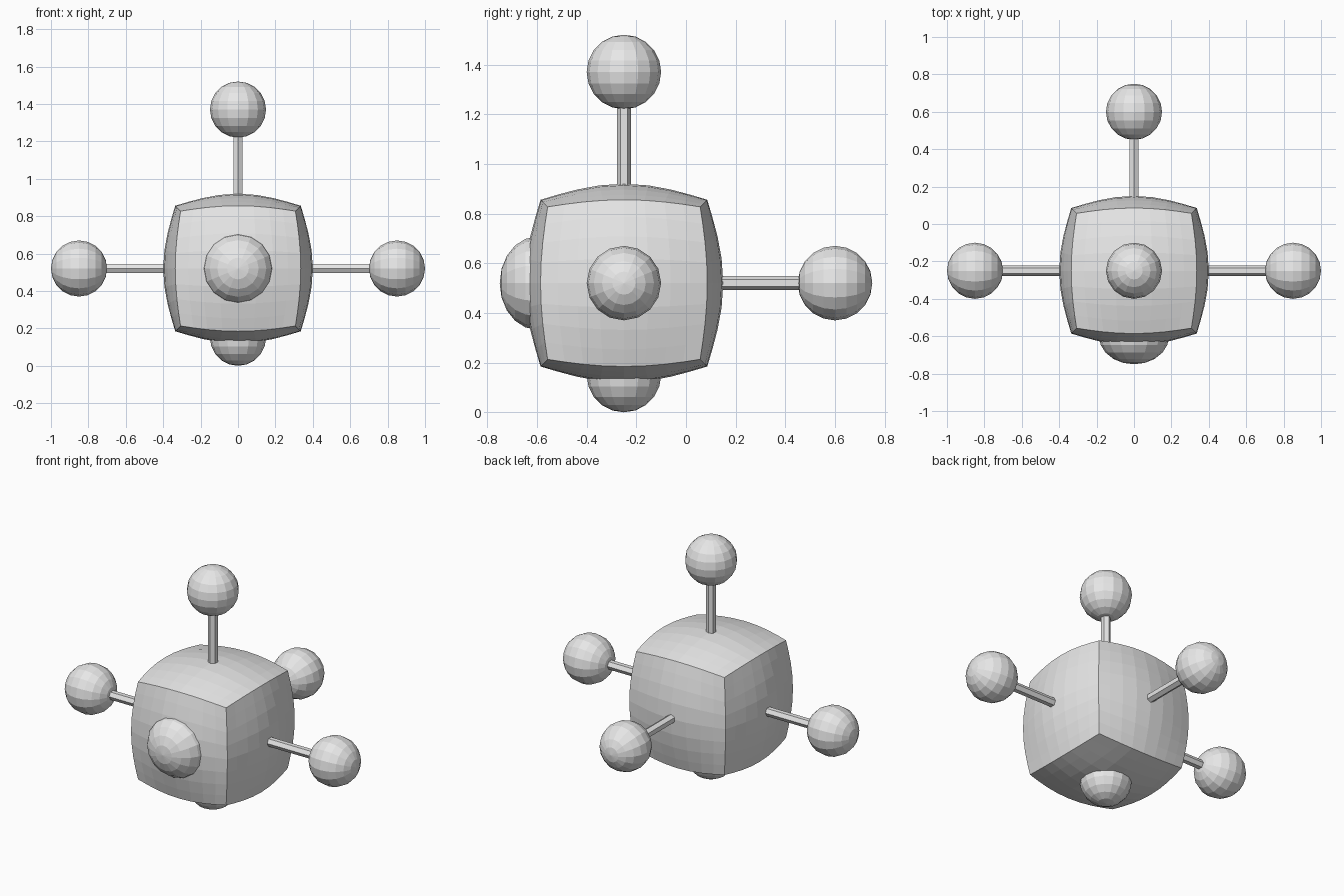
import bpy, bmesh
from mathutils import Vector, Matrix

if "Cube" in bpy.data.objects:
    bpy.data.objects.remove(bpy.data.objects["Cube"])

CENTRE = Vector((0, -0.25, 0.52))

grey = bpy.data.materials.new("light grey")
grey.diffuse_color = (0.8, 0.8, 0.8, 1)
grey.use_nodes = True
grey.node_tree.nodes["Principled BSDF"].inputs["Base Color"].default_value = grey.diffuse_color


def finish(name, bm, matrix):
    mesh = bpy.data.meshes.new(name)
    bm.to_mesh(mesh)
    bm.free()
    mesh.materials.append(grey)
    obj = bpy.data.objects.new(name, mesh)
    obj.matrix_world = matrix
    bpy.context.collection.objects.link(obj)
    return obj


def outward(direction, offset):
    # places local z along the direction, at a distance from the body centre
    d = Vector(direction)
    rot = Vector((0, 0, 1)).rotation_difference(d).to_matrix().to_4x4()
    return Matrix.Translation(CENTRE + d * offset) @ rot


def ball(name, direction, offset, radius=0.15, width=1.0):
    bm = bmesh.new()
    bmesh.ops.create_uvsphere(bm, u_segments=16, v_segments=10, radius=radius)
    bmesh.ops.scale(bm, vec=(width, width, 1), verts=bm.verts)
    finish(name, bm, outward(direction, offset))


def rod(name, direction, start, end):
    bm = bmesh.new()
    bmesh.ops.create_cone(bm, cap_ends=True, segments=6, radius1=0.028,
                          radius2=0.028, depth=end - start)
    finish(name, bm, outward(direction, (start + end) / 2))


# Body: a gridded cube swollen part of the way to a sphere
bm = bmesh.new()
bmesh.ops.create_cube(bm, size=2)
bmesh.ops.subdivide_edges(bm, edges=bm.edges[:], cuts=7, use_grid_fill=True)
for v in bm.verts:
    v.co = v.co * 0.18 + v.co.normalized() * 0.22
finish("body", bm, Matrix.Translation(CENTRE))

# Balls on hexagonal rods: left, right, back and top
for side, d in {"left": (-1, 0, 0), "right": (1, 0, 0),
                "back": (0, 1, 0), "top": (0, 0, 1)}.items():
    rod(side + "_rod", d, 0.3, 0.76)
    ball(side + "_ball", d, 0.85)

# Balls sunk into the body: a wider one in front and one underneath
ball("front_ball", (0, -1, 0), 0.35, width=1.25)
ball("bottom_ball", (0, 0, -1), 0.37)
